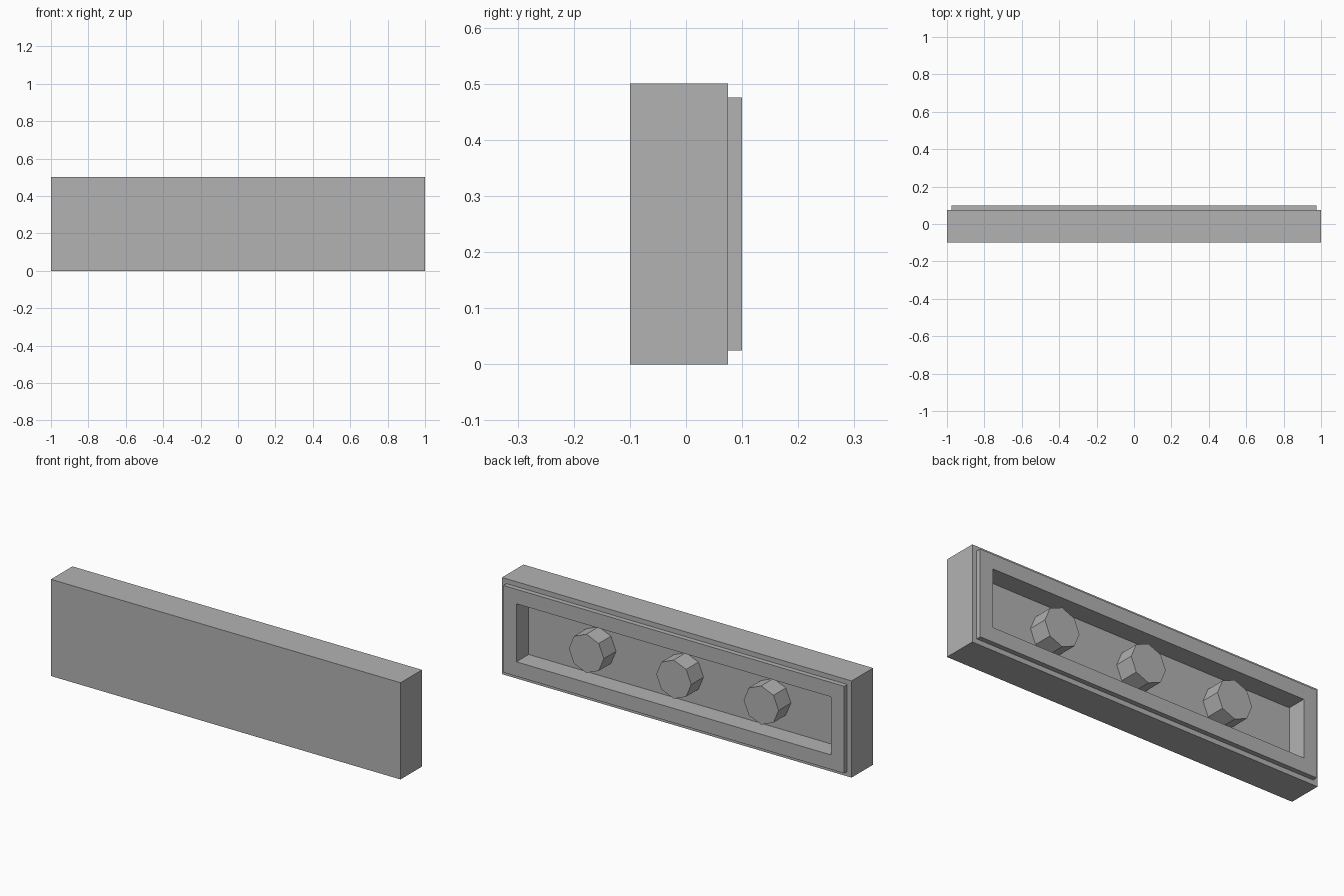
import bpy, bmesh
from math import pi
from mathutils import Matrix, Vector

cube = bpy.data.objects.get("Cube")
if cube:
    bpy.data.objects.remove(cube, do_unlink=True)

grey = bpy.data.materials.new("plain_grey")
grey.use_nodes = True
colour = (0.45, 0.45, 0.45, 1)
grey.diffuse_color = colour
grey.node_tree.nodes["Principled BSDF"].inputs["Base Color"].default_value = colour

MID_Z = 0.25


def finish(name, bm):
    bmesh.ops.recalc_face_normals(bm, faces=bm.faces)
    mesh = bpy.data.meshes.new(name)
    bm.to_mesh(mesh)
    bm.free()
    mesh.materials.append(grey)
    obj = bpy.data.objects.new(name, mesh)
    bpy.context.collection.objects.link(obj)
    return obj


# Panel: rectangular rings bridged from the front, round the back lip, into the recess
def panel(name, sections):
    bm = bmesh.new()
    rings = []
    for half_x, half_z, y in sections:
        corners = [(-1, -1), (1, -1), (1, 1), (-1, 1)]
        rings.append([bm.verts.new((sx * half_x, y, MID_Z + sz * half_z))
                      for sx, sz in corners])
    for a, b in zip(rings, rings[1:]):
        for i in range(4):
            j = (i + 1) % 4
            bm.faces.new((a[i], a[j], b[j], b[i]))
    bm.faces.new(rings[0])
    bm.faces.new(rings[-1])
    return finish(name, bm)


panel("tile_body", [
    (1.0, 0.25, -0.1),      # front face
    (1.0, 0.25, 0.075),     # back edge
    (0.975, 0.225, 0.075),  # step
    (0.975, 0.225, 0.1),    # lip
    (0.9, 0.15, 0.1),       # recess rim
    (0.9, 0.15, 0.0),       # recess floor
])


# Octagonal pegs standing on the recess floor
def peg(name, x, radius=0.1, length=0.1):
    bm = bmesh.new()
    place = (Matrix.Translation(Vector((x, length / 2, MID_Z)))
             @ Matrix.Rotation(pi / 2, 4, "X"))
    bmesh.ops.create_cone(bm, cap_ends=True, segments=8, radius1=radius,
                          radius2=radius, depth=length, matrix=place)
    return finish(name, bm)


for label, x in (("right", -0.5), ("middle", 0), ("left", 0.5)):
    peg(label + "_peg", x)
